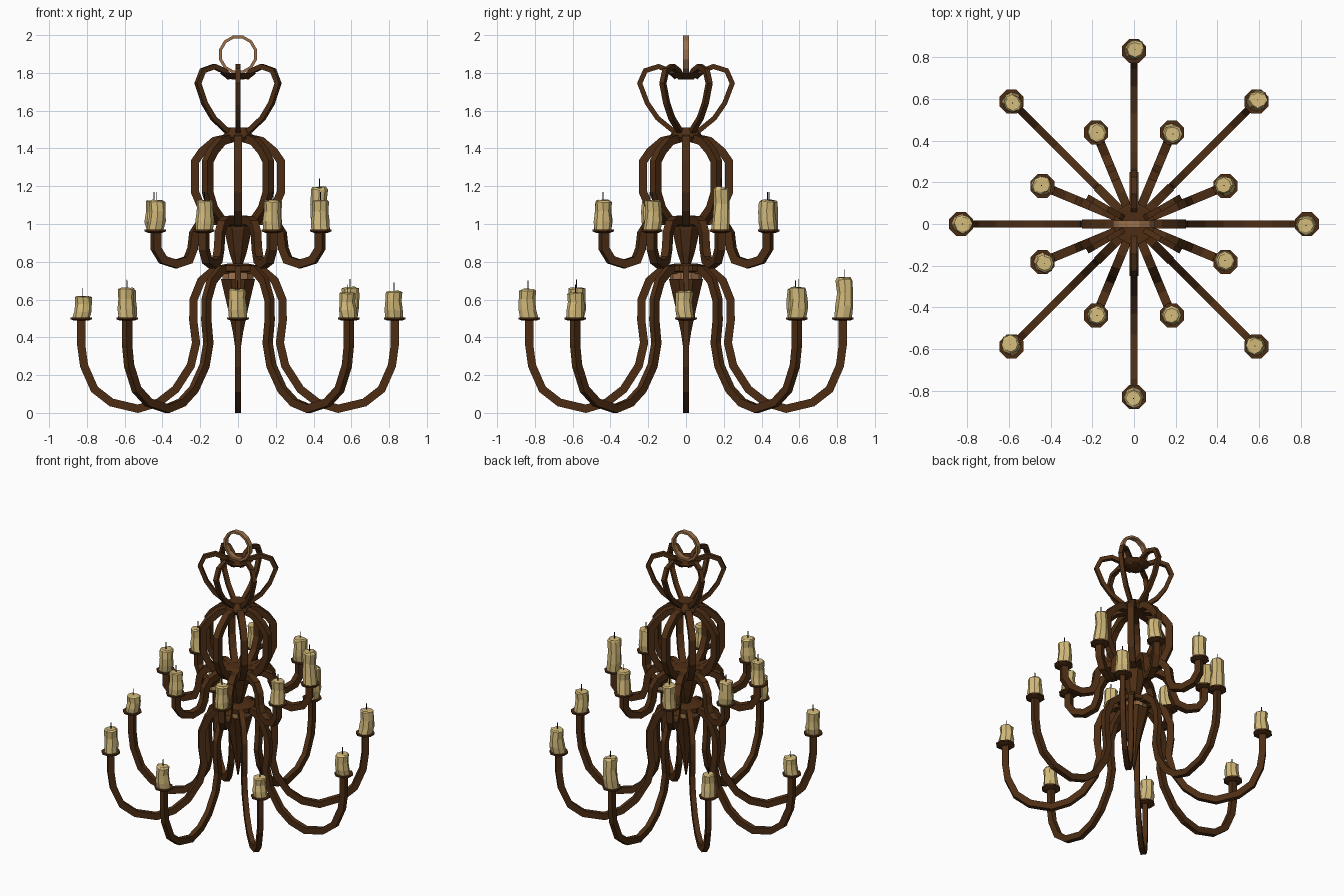
import bpy, bmesh, math, random
from mathutils import Vector, Matrix

if "Cube" in bpy.data.objects:
    bpy.data.objects.remove(bpy.data.objects["Cube"])

random.seed(4)


def material(name, rgb):
    m = bpy.data.materials.new(name)
    m.diffuse_color = (*rgb, 1)
    m.use_nodes = True
    m.node_tree.nodes["Principled BSDF"].inputs["Base Color"].default_value = m.diffuse_color
    return m


IRON = material("dark brown", (0.075, 0.027, 0.007))
WOOD = material("tan", (0.33, 0.165, 0.07))
WAX = material("candle wax", (0.66, 0.50, 0.20))
WICK = material("wick black", (0.012, 0.01, 0.008))


def finish(name, bm, mat):
    bmesh.ops.recalc_face_normals(bm, faces=bm.faces)
    me = bpy.data.meshes.new(name)
    bm.to_mesh(me)
    bm.free()
    me.materials.append(mat)
    ob = bpy.data.objects.new(name, me)
    bpy.context.collection.objects.link(ob)
    return ob


def skin(bm, rings):
    """Bridge equal rings of points and cap both ends."""
    vs = [[bm.verts.new(p) for p in r] for r in rings]
    n = len(vs[0])
    for a, b in zip(vs, vs[1:]):
        for i in range(n):
            bm.faces.new((a[i], a[(i + 1) % n], b[(i + 1) % n], b[i]))
    bm.faces.new(vs[0])
    bm.faces.new(vs[-1])


def sweep(name, path, thick, wide, angle):
    """Square bar along an (r, z) path, turned about the z axis."""
    pts = [Vector((r, 0, z)) for r, z in path]
    rings = []
    for i, p in enumerate(pts):
        d0 = (p - pts[i - 1]).normalized() if i else None
        d1 = (pts[i + 1] - p).normalized() if i < len(pts) - 1 else d0
        d0 = d0 or d1
        t = (d0 + d1).normalized()
        n = Vector((-t.z, 0, t.x)) * (thick / 2 / max(0.6, t.dot(d0)))
        s = Vector((0, wide / 2, 0))
        rings.append([p + n + s, p + n - s, p - n - s, p - n + s])
    rot = Matrix.Rotation(angle, 3, 'Z')
    bm = bmesh.new()
    skin(bm, [[rot @ q for q in ring] for ring in rings])
    return finish(name, bm, IRON)


def lathe(name, profile, sides, mat, centre=(0, 0)):
    bm = bmesh.new()
    skin(bm, [[(centre[0] + r * math.cos(math.tau * (i + .5) / sides),
                centre[1] + r * math.sin(math.tau * (i + .5) / sides), z)
               for i in range(sides)] for r, z in profile])
    return finish(name, bm, mat)


def candle(label, radius, angle, base, top):
    """Drip plate, uneven leaning candle and wick."""
    cx, cy = radius * math.cos(angle), radius * math.sin(angle)
    lathe(label + "_drip_plate", [(0.04, base - 0.012), (0.062, base - 0.004),
                                  (0.062, base + 0.006)], 8, IRON, (cx, cy))
    h = top - base
    lx, ly = random.uniform(-.014, .014), random.uniform(-.014, .014)
    rings = []
    for f, r in ((0, .047), (.3, .048), (.62, .043), (.93, .045), (.97, .036)):
        k = math.sin(f * 2.6)
        ring = []
        for i in range(8):
            a = math.tau * i / 8
            q = r * random.uniform(.9, 1.07)
            dz = random.uniform(-.03, .03) * h if f > 0 else 0
            ring.append((cx + lx * k + q * math.cos(a),
                         cy + ly * k + q * math.sin(a), base + f * h + dz))
        rings.append(ring)
    bm = bmesh.new()
    skin(bm, rings)
    finish(label + "_candle", bm, WAX)
    k = math.sin(2.5)
    lathe(label + "_wick", [(.003, top - .03), (.003, top + .04)], 4, WICK,
          (cx + lx * k, cy + ly * k))


# Bar paths as (radius, height)
LOWER = [(.83, .495), (.83, .36), (.815, .25), (.76, .125), (.67, .055), (.53, .022),
         (.42, .055), (.33, .125), (.25, .25), (.222, .37), (.237, .49), (.235, .60),
         (.195, .70), (.13, .755), (.03, .765)]
UPPER = [(.47, .955), (.47, .87), (.43, .81), (.355, .788), (.285, .81), (.26, .87),
         (.25, .95), (.215, 1.0), (.16, 1.02), (.04, 1.01)]
CAGE = [(.03, 1.46), (.125, 1.44), (.19, 1.385), (.228, 1.33), (.228, 1.17),
        (.19, 1.08), (.13, 1.02), (.04, 1.0)]
CROWN = [(.02, 1.485), (.07, 1.495), (.15, 1.56), (.205, 1.64), (.245, 1.745),
         (.215, 1.812), (.145, 1.834), (.085, 1.81), (.05, 1.775)]

# Lower and upper arms with their candles, and the cage bars
LOW_TOPS = [.65, .67, .72, .66, .62, .665, .66, .64]
UP_TOPS = [1.20, 1.13, 1.13, 1.13, 1.13, 1.13, 1.13, 1.13]
for i in range(8):
    a = math.tau * i / 8
    b = a + math.pi / 8
    sweep("lower_arm", LOWER, .043, .034, a)
    candle("lower", .83, a, .50, LOW_TOPS[i])
    sweep("upper_arm", UPPER, .043, .043, b)
    candle("upper", .475, b, .965, UP_TOPS[i])
    sweep("cage_bar", CAGE, .043, .043, a)

# Crown loops
for i in range(6):
    sweep("crown_loop", CROWN, .026, .028, math.radians(30 + 60 * i))

# Hubs and finials on the centre line
lathe("crown_cap", [(.03, 1.765), (.075, 1.778), (.10, 1.798), (.09, 1.80)], 12, IRON)
lathe("neck_hub", [(.07, 1.435), (.09, 1.46), (.07, 1.49), (.055, 1.51)], 10, IRON)
lathe("upper_hub", [(.025, .78), (.05, .85), (.08, .97), (.085, 1.035), (.05, 1.045)], 8, IRON)
lathe("lower_hub", [(.07, .74), (.11, .75), (.11, .78), (.06, .79)], 10, IRON)
lathe("tan_collar", [(.085, .705), (.085, .745)], 10, WOOD)
lathe("bottom_finial", [(.004, .27), (.03, .43), (.06, .56), (.098, .708)], 8, IRON)

# Hanging ring: flat band standing in the xz plane
bm = bmesh.new()
SEG = 12
loops = []
for i in range(SEG):
    a = math.tau * (i + .5) / SEG
    loops.append([bm.verts.new((r * math.cos(a), y, 1.897 + r * math.sin(a)))
                  for r, y in ((.104, -.017), (.104, .017), (.088, .017), (.088, -.017))])
for i in range(SEG):
    p, q = loops[i], loops[(i + 1) % SEG]
    for j in range(4):
        bm.faces.new((p[j], p[(j + 1) % 4], q[(j + 1) % 4], q[j]))
finish("hanging_ring", bm, WOOD)
